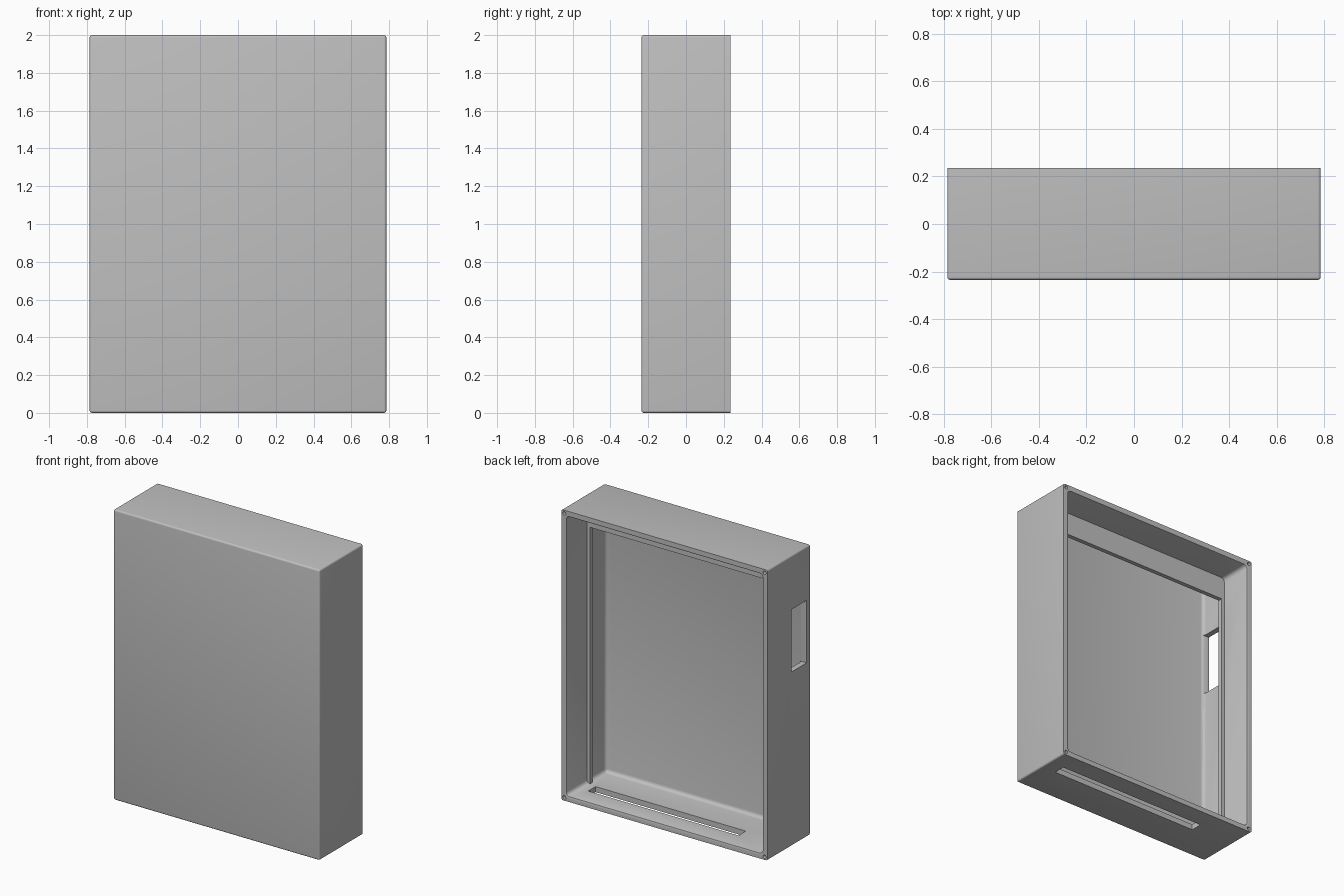
import bpy, bmesh
from mathutils import Vector, Matrix

cube = bpy.data.objects.get("Cube")
if cube:
    bpy.data.objects.remove(cube, do_unlink=True)

# Overall size: half width, half depth, height, wall thickness
HW, HD, H, T = 0.785, 0.235, 2.0, 0.038

grey = bpy.data.materials.new("mid_grey")
grey.use_nodes = True
colour = (0.53, 0.53, 0.53, 1)
grey.diffuse_color = colour
grey.node_tree.nodes["Principled BSDF"].inputs["Base Color"].default_value = colour


def link(name, bm):
    bmesh.ops.recalc_face_normals(bm, faces=bm.faces)
    mesh = bpy.data.meshes.new(name)
    bm.to_mesh(mesh)
    bm.free()
    mesh.materials.append(grey)
    obj = bpy.data.objects.new(name, mesh)
    bpy.context.collection.objects.link(obj)
    return obj


def box(name, lo, hi, radius=0, keep_back=False):
    """Box between two corners, with optional rounded edges."""
    lo, hi = Vector(lo), Vector(hi)
    bm = bmesh.new()
    bmesh.ops.create_cube(bm, size=1)
    for v in bm.verts:
        v.co = [(lo[i] + hi[i]) / 2 + v.co[i] * (hi[i] - lo[i]) for i in range(3)]
    if radius:
        edges = [e for e in bm.edges
                 if not (keep_back and all(v.co.y > hi.y - 0.001 for v in e.verts))]
        bmesh.ops.bevel(bm, geom=edges, offset=radius, segments=4,
                        profile=0.5, affect='EDGES')
    return link(name, bm)


def cut(target, cutter):
    """Subtract the cutter, bake the result and remove the cutter."""
    cutter.hide_render = True
    mod = target.modifiers.new("cut", 'BOOLEAN')
    mod.operation, mod.solver, mod.object = 'DIFFERENCE', 'EXACT', cutter
    bpy.context.view_layer.update()
    graph = bpy.context.evaluated_depsgraph_get()
    mesh = bpy.data.meshes.new_from_object(target.evaluated_get(graph))
    target.modifiers.clear()
    target.data = mesh
    bpy.data.objects.remove(cutter, do_unlink=True)


# Housing: rounded box, hollowed from the back
housing = box("housing", (-HW, -HD, 0), (HW, HD, H), 0.012, keep_back=True)
cut(housing, box("cavity", (-HW + T, -HD + T, T), (HW - T, HD + 0.2, H - T), 0.025))

# Soften the inner edge of the opening
bm = bmesh.new()
bm.from_mesh(housing.data)


def on_opening(v):
    return v.co.y > HD - 0.001 and abs(v.co.x) < HW - T + 0.002 and T - 0.002 < v.co.z < H - T + 0.002


rim = [e for e in bm.edges if all(on_opening(v) for v in e.verts)
       and any(abs(f.normal.y) < 0.5 for f in e.link_faces)]
bmesh.ops.bevel(bm, geom=rim, offset=0.007, segments=2, profile=0.5, affect='EDGES')
bm.to_mesh(housing.data)
bm.free()

# Side window and bottom slot
cut(housing, box("side_window", (-HW - 0.1, -0.19, 1.2), (-HW + 0.06, -0.028, 1.63)))
cut(housing, box("bottom_slot", (-0.47, 0.02, -0.1), (0.675, 0.1, T + 0.03)))

# Screw holes in the corners of the back rim
inset = 0.022
for x in (-HW + inset, HW - inset):
    for z in (inset, H - inset):
        bm = bmesh.new()
        bmesh.ops.create_cone(bm, cap_ends=True, segments=20, radius1=0.012,
                              radius2=0.012, depth=0.2,
                              matrix=Matrix.Translation((x, HD, z)) @ Matrix.Rotation(1.5707963, 4, 'X'))
        cut(housing, link("screw_hole", bm))

# Inner rails and the hanging top flange
back, front = 0.01, -0.02
for name, side in (("left_rail", 1), ("right_rail", -1)):
    a, b = sorted((side * (HW - T + 0.01), side * (HW - T - 0.022)))
    box(name, (a, front, T - 0.01), (b, back, H - T))
box("top_flange", (-HW + T - 0.01, front, 1.806), (HW - T + 0.01, back, H - T + 0.01))

# Smooth rounded edges, keep corners sharp
bpy.ops.object.select_all(action='DESELECT')
housing.select_set(True)
bpy.context.view_layer.objects.active = housing
bpy.ops.object.shade_smooth_by_angle(angle=0.6)
